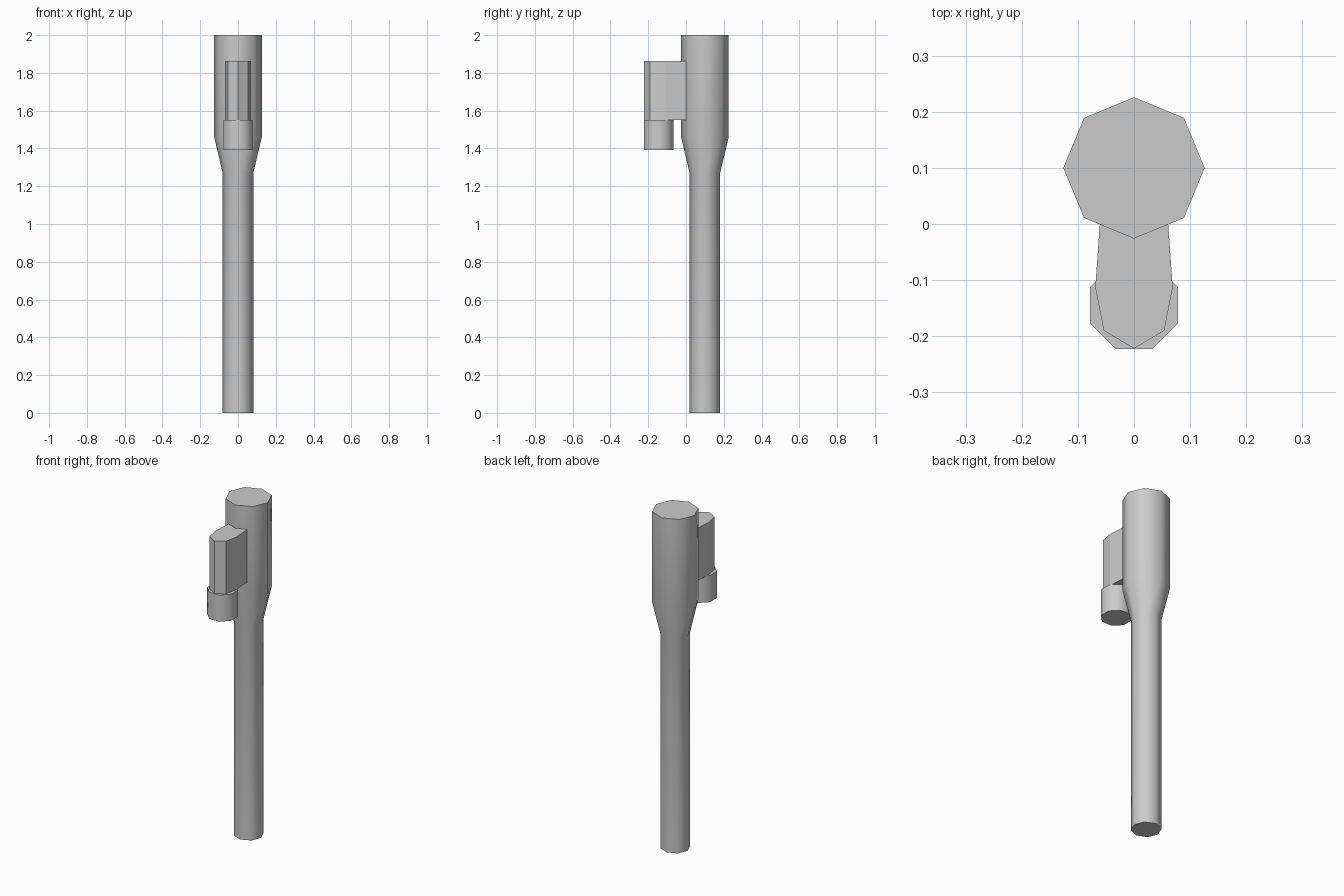
import bpy, bmesh
from math import cos, sin, pi, radians

if "Cube" in bpy.data.objects:
    bpy.data.objects.remove(bpy.data.objects["Cube"])


def loft(name, sections, smooth=False):
    """Closed solid through stacked sections: list of (z, [(x, y), ...])."""
    bm = bmesh.new()
    rings = [[bm.verts.new((x, y, z)) for x, y in pts] for z, pts in sections]
    n = len(rings[0])
    for low, high in zip(rings, rings[1:]):
        for i in range(n):
            j = (i + 1) % n
            bm.faces.new((low[i], low[j], high[j], high[i]))
    bm.faces.new(rings[0][::-1])
    bm.faces.new(rings[-1])
    bmesh.ops.recalc_face_normals(bm, faces=bm.faces)
    mesh = bpy.data.meshes.new(name)
    bm.to_mesh(mesh)
    bm.free()
    obj = bpy.data.objects.new(name, mesh)
    bpy.context.collection.objects.link(obj)
    if smooth:
        bpy.ops.object.select_all(action='DESELECT')
        obj.select_set(True)
        bpy.context.view_layer.objects.active = obj
        bpy.ops.object.shade_smooth_by_angle(angle=radians(50))
    return obj


def octagon(y, r, turn=0.0):
    return [(r * cos(turn + i * pi / 4), y + r * sin(turn + i * pi / 4)) for i in range(8)]


# Octagonal post, flaring to a thicker head
post = [(0, 0.081), (1.27, 0.081), (1.46, 0.126), (2.0, 0.126)]
loft("post", [(z, octagon(0.1, r)) for z, r in post], smooth=True)

# Rounded-front housing, its back fitted against the post
half = [(0.061, -0.001), (0.069, -0.113), (0.054, -0.19)]
outline = ([(0, -0.222)] + half[::-1] + [(0, -0.025)]
           + [(-x, y) for x, y in half])
loft("housing", [(1.55, outline), (1.862, outline)])

# Octagonal cylinder hanging beneath the housing
ring = octagon(-0.145, 0.0845, pi / 8)
loft("lower_cylinder", [(1.392, ring), (1.55, ring)], smooth=True)
